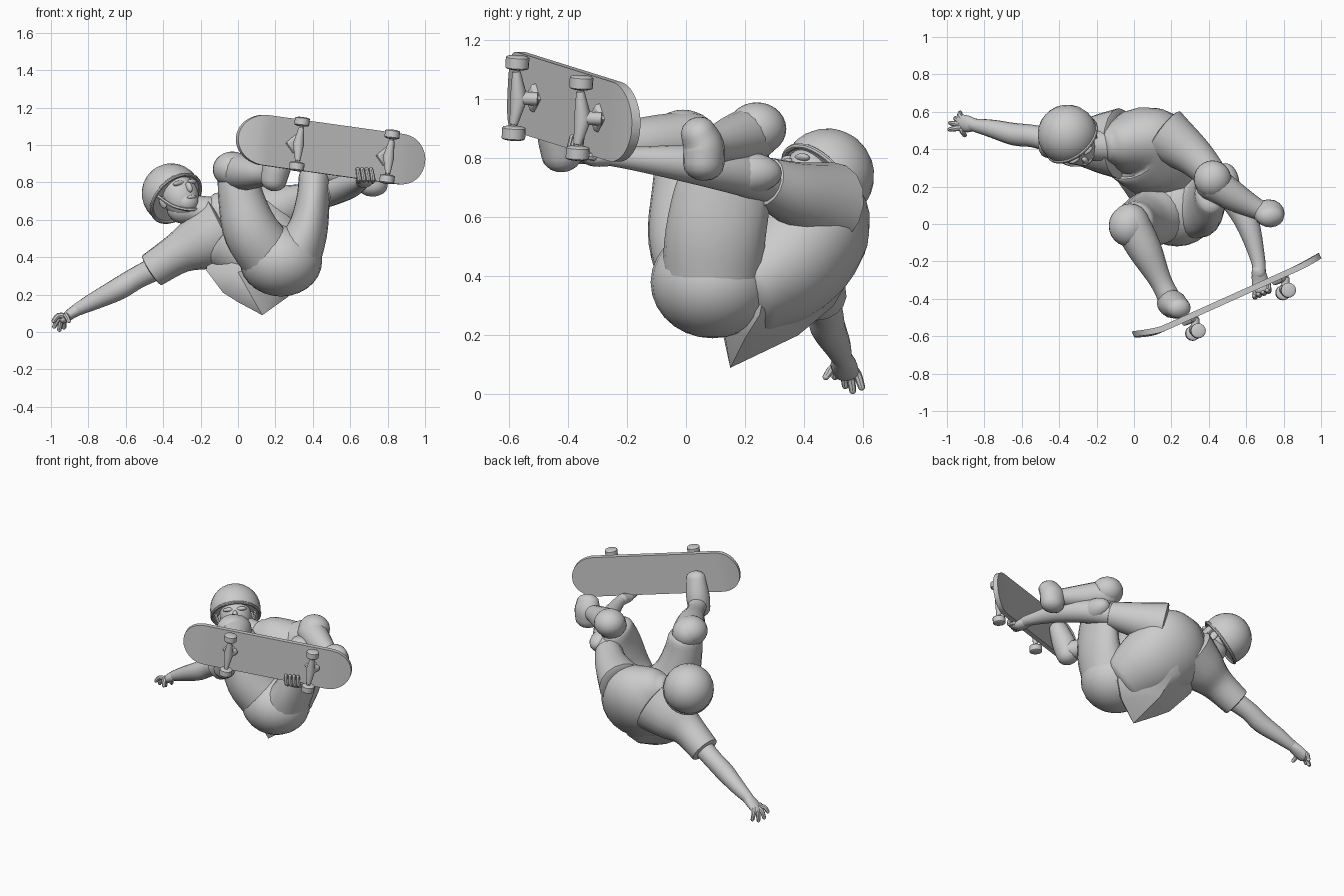
import bpy, bmesh, math
from mathutils import Vector, Matrix

if "Cube" in bpy.data.objects:
    bpy.data.objects.remove(bpy.data.objects["Cube"])

grey = bpy.data.materials.new("plain_grey")
grey.use_nodes = True
grey.diffuse_color = (.6, .6, .6, 1)
grey.node_tree.nodes["Principled BSDF"].inputs["Base Color"].default_value = (.6, .6, .6, 1)
parts = []


def finish(name, bm):
    """Turn a bmesh into a named object with the shared material."""
    bmesh.ops.recalc_face_normals(bm, faces=bm.faces[:])
    mesh = bpy.data.meshes.new(name)
    bm.to_mesh(mesh)
    bm.free()
    mesh.materials.append(grey)
    obj = bpy.data.objects.new(name, mesh)
    bpy.context.collection.objects.link(obj)
    parts.append(obj)


def loft(name, rings):
    """Skin a list of equal-sized rings and cap both ends."""
    bm = bmesh.new()
    loops = [[bm.verts.new(p) for p in ring] for ring in rings]
    count = len(loops[0])
    for a, b in zip(loops, loops[1:]):
        for i in range(count):
            j = (i + 1) % count
            bm.faces.new((a[i], a[j], b[j], b[i]))
    bm.faces.new(loops[0])
    bm.faces.new(loops[-1])
    finish(name, bm)


def spline(a, b, c, d, t):
    return b + (c - a) * (t / 2) + (a * 2 - b * 5 + c * 4 - d) * (t * t / 2) + (b * 3 - a - c * 3 + d) * (t ** 3 / 2)


def tube(name, points, ref=None, dome=1.0, sides=16, steps=4):
    """Smooth limb through (x, y, z, radius[, second radius]) stations."""
    keys = [Vector(tuple(p) if len(p) == 5 else tuple(p) + (p[-1],)) for p in points]
    keys = [keys[0] * 2 - keys[1]] + keys + [keys[-1] * 2 - keys[-2]]
    path = []
    for k in range(1, len(keys) - 2):
        path += [spline(*keys[k - 1:k + 3], s / steps) for s in range(steps)]
    path.append(keys[-2])
    mids = [Vector(p[:3]) for p in path]
    span = (mids[-1] - mids[0]).normalized()
    if ref is None:
        ref = (1, 0, 0) if abs(span.z) > .7 else (0, 0, 1)
    ref = Vector(ref)

    def ring(i, shift=0.0, scale=1.0):
        t = (mids[min(i + 1, len(mids) - 1)] - mids[max(i - 1, 0)]).normalized()
        u = (ref - t * ref.dot(t)).normalized()
        v = t.cross(u)
        mid = mids[i] + t * shift
        angles = [math.tau * k / sides for k in range(sides)]
        return [mid + u * (math.cos(a) * path[i][3] * scale) + v * (math.sin(a) * path[i][4] * scale) for a in angles]

    def cap(i, sign):
        depth = min(path[i][3], path[i][4]) * dome * sign
        return [ring(i, math.sin(a) * depth, math.cos(a)) for a in (.4, .8, 1.15, 1.45)]

    last = len(path) - 1
    body = [ring(i) for i in range(last + 1)]
    loft(name, cap(0, -1)[::-1] + body + cap(last, 1))


def ball(name, centre, radii, axes=None, cut=None):
    """Ellipsoid, optionally trimmed by a (point, normal) plane."""
    bm = bmesh.new()
    bmesh.ops.create_uvsphere(bm, u_segments=24, v_segments=14, radius=1)
    turn = axes if axes else Matrix()
    bm.transform(Matrix.Translation(centre) @ turn @ Matrix.Diagonal((*radii, 1)))
    if cut:
        geom = bm.verts[:] + bm.edges[:] + bm.faces[:]
        bmesh.ops.bisect_plane(bm, geom=geom, plane_co=cut[0], plane_no=cut[1], clear_inner=True)
        bmesh.ops.holes_fill(bm, edges=[e for e in bm.edges if e.is_boundary])
    finish(name, bm)


# Skateboard: length, width and underside directions
along = Vector((.905, .407, -.127)).normalized()
across = (Vector((0, 0, 1)) - along * along.z).normalized()
under = along.cross(across)
centre = Vector((.505, -.402, .975))


def on_board(s, w, h):
    return centre + along * s + across * w + under * h


rings = []
for k in range(41):
    s = -.545 * math.cos(math.pi * k / 40)
    tip = max(0, abs(s) - .4) / .146
    half = .135 * math.sqrt(1 - tip * tip)
    kick = -(.038 if s < 0 else .012) * tip ** 1.5
    rings.append([on_board(s, half * a, kick + b) for a, b in ((-1, -.016), (1, -.016), (1, .016), (-1, .016))])
loft("deck", rings)


def rod(name, s, stations, dome=.15, sides=16):
    tube(name, [(*on_board(s + ds, w, h), r) for ds, w, h, r in stations], along, dome, sides, 1)


for label, s in (("front", -.235), ("rear", .298)):
    rod(label + "_axle", s, [(0, -.14, .09, .011), (0, .14, .09, .011)])
    rod(label + "_hanger", s, [(0, -.09, .09, .014), (0, 0, .075, .03), (0, .09, .09, .014)])
    rod(label + "_baseplate", s, [(0, 0, .012, .05), (0, 0, .03, .045)], sides=4)
    rod(label + "_kingpin", s, [(.03, 0, .02, .022), (0, 0, .08, .024)])
    for side in (-1, 1):
        rod(label + "_wheel", s, [(0, side * .103, .088, .04), (0, side * .138, .088, .04)], dome=.2)

# Shirt: torso, sleeves and flared hanging hem
tube("shirt_body", [(.22, .2, .34, .19, .15), (.14, .33, .44, .24, .2), (.03, .43, .55, .26, .19),
                    (-.07, .43, .63, .17, .14), (-.14, .42, .66, .09)], (.44, .12, .2), .4, 24)
tube("right_sleeve", [(-.08, .43, .54, .19), (-.2, .43, .48, .155), (-.32, .43, .42, .11), (-.46, .45, .33, .095)],
     dome=.1)
tube("left_sleeve", [(.16, .48, .64, .15), (.31, .37, .68, .11), (.41, .27, .72, .085)], dome=.1)
bm = bmesh.new()
for p in ((.13, .15, .09), (0, .22, .16), (-.08, .25, .21), (-.17, .35, .33), (.27, .2, .19), (.34, .25, .27),
          (.36, .28, .42), (.1, .38, .2), (.1, .5, .3), (.08, .57, .42), (.25, .55, .52), (-.1, .51, .4),
          (-.15, .54, .54), (.05, .61, .58), (.2, .58, .62), (.3, .1, .4), (0, .1, .32)):
    bm.verts.new(p)
bmesh.ops.convex_hull(bm, input=bm.verts[:])
finish("shirt_hem", bm)

# Shorts
ball("shorts_seat", (.23, .09, .38), (.22, .21, .19))
tube("right_shorts_leg", [(.17, .07, .4, .16), (.07, .02, .54, .15), (.02, .01, .7, .125), (0, .01, .82, .11)],
     dome=.5, sides=20)
tube("left_shorts_leg", [(.3, .09, .4, .15, .17), (.37, .1, .54, .11, .17), (.4, .13, .7, .09, .16),
                         (.41, .17, .83, .085, .12)], dome=.5, sides=20)

# Lower legs, knee pads and shoes
tube("right_shin", [(-.02, .01, .86, .1), (.06, -.14, .85, .09), (.14, -.3, .84, .06), (.19, -.4, .84, .06)])
tube("left_shin", [(.42, .22, .88, .095), (.53, .15, .86, .08), (.66, .08, .84, .055), (.7, .07, .84, .055)])
ball("right_knee_pad", (-.03, -.01, .87), (.105, .11, .095))
ball("left_knee_pad", (.42, .24, .9), (.1, .1, .09))
tube("right_shoe", [(.19, -.42, .81, .07), (.21, -.43, .89, .075), (.24, -.45, 1, .065, .055)], dome=.8)
tube("left_shoe", [(.72, .06, .78, .08, .07), (.72, .06, .84, .085, .07), (.73, .04, .89, .075, .06)], dome=.8)

# Arms
tube("right_arm", [(-.42, .44, .35, .065), (-.54, .47, .29, .06), (-.64, .48, .23, .06), (-.76, .51, .17, .048),
                   (-.86, .53, .12, .034)])
tube("left_arm", [(.39, .3, .71, .07), (.5, .18, .75, .075), (.6, .02, .78, .065), (.66, -.18, .8, .04),
                  (.67, -.26, .81, .035)])
ball("left_elbow_pad", (.49, .2, .75), (.075, .125, .072))

# Open hand with drooping fingers
palm = Vector((-.91, .54, .085))
tube("right_palm", [(-.85, .53, .125, .034), (-.89, .535, .1, .045, .03), (-.93, .545, .07, .042, .024)], (0, 1, 0))
for k, end in enumerate(((-.985, .505, .06), (-.982, .54, .03), (-.955, .565, .013), (-.93, .595, .025),
                         (-.905, .475, .06))):
    tip = Vector(end)
    root = palm + Vector((-.01, (k - 1.5) * .016 if k < 4 else -.02, 0))
    bend = root.lerp(tip, .55) + Vector((-.006, 0, .015))
    tube("right_finger", [(*root, .017), (*bend, .015), (*tip, .012)], sides=8, steps=3)

# Hand gripping the board edge
tube("left_palm", [(.665, -.25, .81, .036), (.675, -.31, .8, .045, .028), (.68, -.35, .81, .04, .022)], (1, 0, 0))
for k in range(4):
    root = Vector((.645 + k * .024, -.345 + k * .01, .805))
    bend = root + Vector((.004, -.045, .012))
    tip = root + Vector((-.005, -.04, .065))
    tube("left_finger", [(*root, .014), (*bend, .014), (*tip, .011)], (1, 0, 0), sides=8, steps=3)

# Head, helmet, face and strap
crown = Vector((-.35, .35, .87)).normalized()
face = Vector((.58, -.76, -.3))
face = (face - crown * face.dot(crown)).normalized()
ear = face.cross(crown)
axes = Matrix((ear, face, crown)).transposed().to_4x4()
skull = Vector((-.355, .478, .74))


def on_head(e, f, c):
    return skull + ear * e + face * f + crown * c


tube("neck", [(-.3, .42, .66, .08), (-.21, .42, .65, .08), (-.1, .42, .62, .1)])
ball("head", on_head(0, .06, -.045), (.1, .1, .125), axes)
ball("jaw", on_head(0, .095, -.105), (.065, .06, .06), axes)
ball("nose", on_head(0, .16, -.05), (.016, .02, .03), axes)
for side in (-1, 1):
    ball("brow", on_head(side * .04, .14, -.012), (.035, .02, .014), axes)
    ball("ear", on_head(side * .1, .03, -.06), (.015, .025, .035), axes)
ball("mouth", on_head(0, .15, -.105), (.03, .01, .01), axes)
rim = (crown - face * .5).normalized()
ball("helmet", skull, (.16, .16, .162), axes, (on_head(0, 0, -.05), rim))
loop = []
for k in range(17):
    a = math.tau * k / 16
    spot = on_head(.152 * math.sin(a), .02 + .138 * math.cos(a), -.04 + .069 * math.cos(a))
    loop.append((*spot, .01))
tube("helmet_rim", loop, crown, .2, 8, 2)
tube("chin_strap", [(*on_head(e, f, c), .009) for e, f, c in
                    ((-.13, .04, -.02), (-.09, .09, -.12), (0, .12, -.165), (.09, .09, -.12), (.13, .04, -.02))],
     face, sides=6)

# Smooth shading with crisp edges
bpy.ops.object.select_all(action="DESELECT")
for obj in parts:
    obj.select_set(True)
bpy.context.view_layer.objects.active = parts[0]
bpy.ops.object.shade_smooth_by_angle(angle=math.radians(40))
